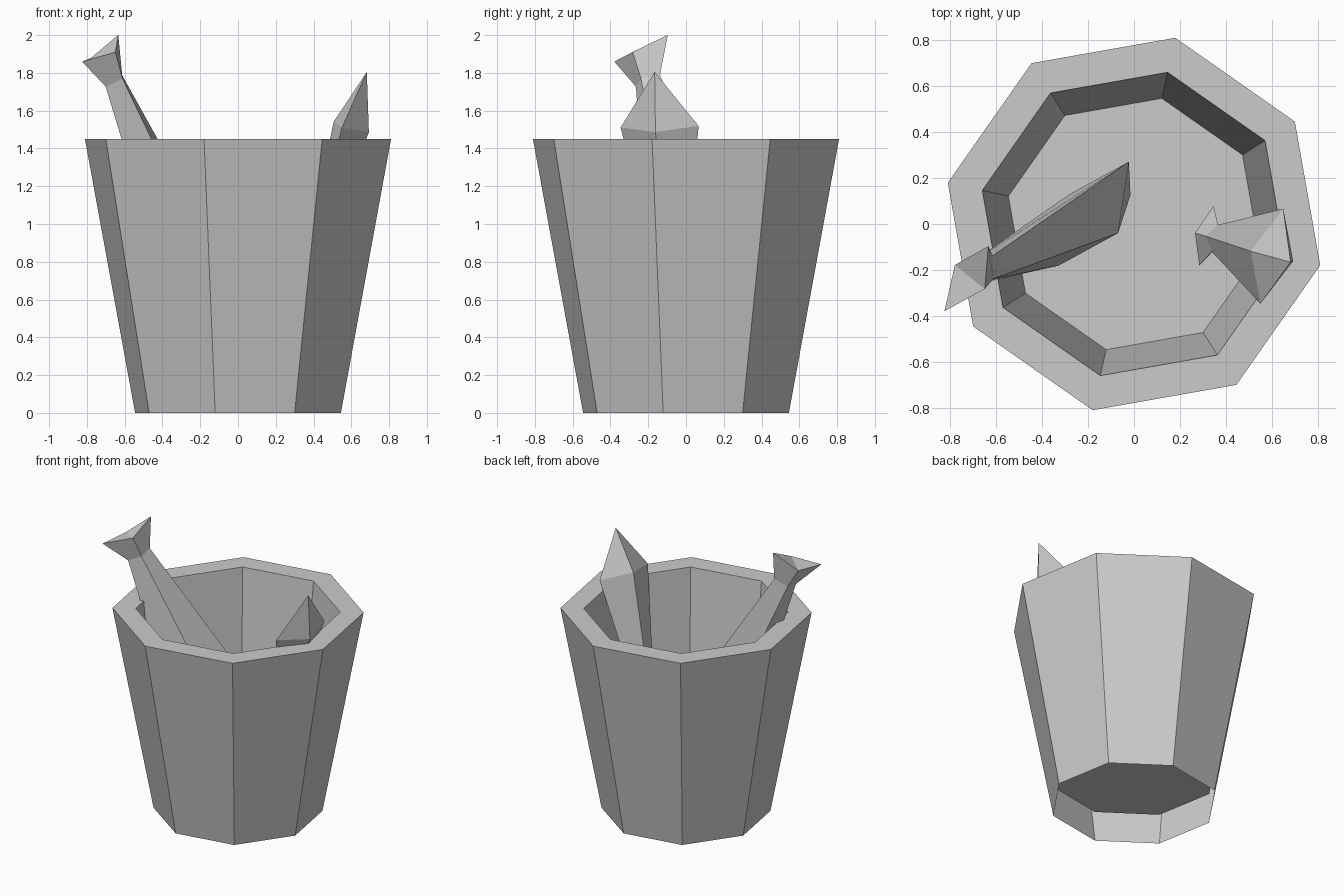
import bpy, bmesh, math
from mathutils import Vector

if "Cube" in bpy.data.objects:
    bpy.data.objects.remove(bpy.data.objects["Cube"])

GREY = (0.6, 0.6, 0.6, 1)
grey = bpy.data.materials.new("plain grey")
grey.use_nodes = True
grey.diffuse_color = GREY
grey.node_tree.nodes["Principled BSDF"].inputs["Base Color"].default_value = GREY


def finish(bm, name, fix_normals):
    if fix_normals:
        bmesh.ops.recalc_face_normals(bm, faces=bm.faces)
    mesh = bpy.data.meshes.new(name)
    bm.to_mesh(mesh)
    bm.free()
    mesh.materials.append(grey)
    obj = bpy.data.objects.new(name, mesh)
    bpy.context.collection.objects.link(obj)
    return obj


def bridge(bm, a, b):
    for i in range(len(a)):
        j = (i + 1) % len(a)
        bm.faces.new((a[i], a[j], b[j], b[i]))


def bucket():
    # eight-sided shell: foot, outer lip, inner lip, raised floor
    profile = [(0.558, 0), (0.83, 1.45), (0.676, 1.45), (0.56, 0.22)]
    bm = bmesh.new()
    rings = []
    for r, z in profile:
        angles = [math.radians(32.5 + 45 * k) for k in range(8)]
        rings.append([bm.verts.new((r * math.cos(a), r * math.sin(a), z)) for a in angles])
    for a, b in zip(rings, rings[1:]):
        bridge(bm, a, b)
    bm.faces.new(rings[-1])
    finish(bm, "bucket", False)


def fish(name, center, tail_dir, wide_dir, scale):
    # four-sided body lofted from nose to forked tail
    axis = Vector(tail_dir).normalized()
    wide = Vector(wide_dir)
    wide = (wide - axis * wide.dot(axis)).normalized()
    thin = axis.cross(wide)
    center = Vector(center)
    bm = bmesh.new()

    def point(along, w, t):
        return bm.verts.new(center + scale * (axis * along + wide * w + thin * t))

    def ring(along, w, t, notch=0):
        return [point(along, w, 0), point(along - notch, 0, t),
                point(along, -w, 0), point(along - notch, 0, -t)]

    nose = point(-0.42, 0, 0)
    body = ring(0, 0.295, 0.138)
    neck = ring(1.27, 0.083, 0.06)
    tail = ring(1.46, 0.185, 0.085, 0.04)
    for i in range(4):
        bm.faces.new((nose, body[(i + 1) % 4], body[i]))
    bridge(bm, body, neck)
    bridge(bm, neck, tail)
    # creased tail end
    bm.faces.new((tail[0], tail[1], tail[3]))
    bm.faces.new((tail[1], tail[2], tail[3]))
    finish(bm, name, True)


bucket()
fish("large_fish", (-0.175, 0.045, 0.61), (-0.378, -0.193, 0.90), (0.49, 0.75, 0.44), 1.0)
fish("small_fish", (0.60, -0.14, 1.515), (-0.27, 0.085, -0.955), (0.1, 0.415, 0.01), 0.72)
